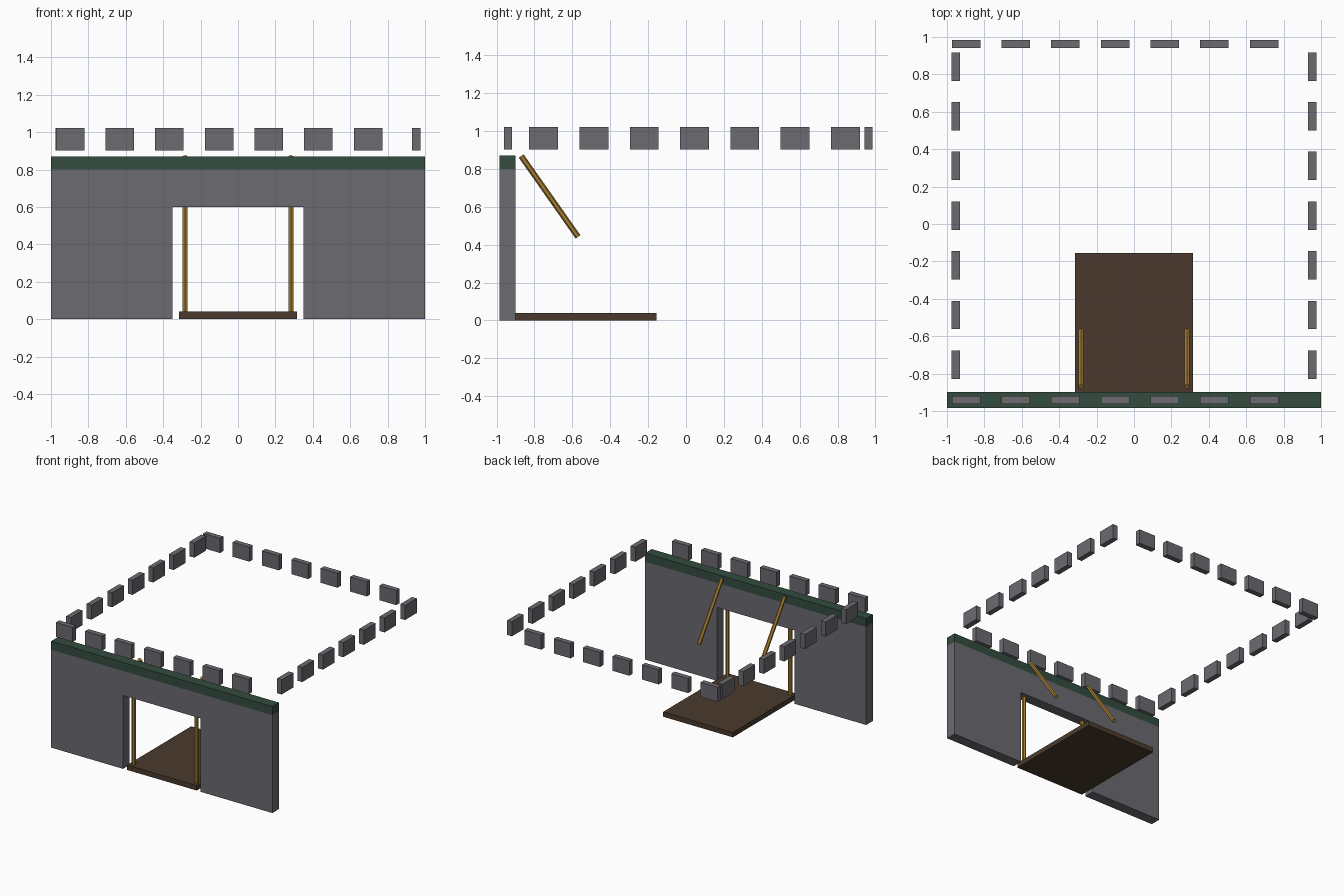
import bpy
import bmesh
import math
from mathutils import Vector

if "Cube" in bpy.data.objects:
    bpy.data.objects.remove(bpy.data.objects["Cube"])


def material(name, rgb):
    m = bpy.data.materials.new(name)
    m.diffuse_color = (*rgb, 1.0)
    m.use_nodes = True
    m.node_tree.nodes["Principled BSDF"].inputs["Base Color"].default_value = m.diffuse_color
    return m


STONE = material("grey_stone", (0.147, 0.147, 0.165))
GREEN = material("dark_green", (0.033, 0.072, 0.050))
WOOD = material("dark_wood", (0.070, 0.042, 0.026))
BRASS = material("brass", (0.376, 0.205, 0.032))


def add_object(name, bm, mat):
    bmesh.ops.recalc_face_normals(bm, faces=bm.faces)
    mesh = bpy.data.meshes.new(name)
    bm.to_mesh(mesh)
    bm.free()
    mesh.materials.append(mat)
    ob = bpy.data.objects.new(name, mesh)
    bpy.context.collection.objects.link(ob)
    return ob


def box(name, lo, hi, mat):
    bm = bmesh.new()
    bmesh.ops.create_cube(bm, size=1.0)
    for v in bm.verts:
        v.co = [(a + b) / 2 + c * (b - a) for a, b, c in zip(lo, hi, v.co)]
    return add_object(name, bm, mat)


def rod(name, start, end, radius, mat):
    start, end = Vector(start), Vector(end)
    d = end - start
    bm = bmesh.new()
    bmesh.ops.create_cone(bm, cap_ends=True, segments=6, radius1=radius,
                          radius2=radius, depth=d.length)
    ob = add_object(name, bm, mat)
    ob.location = (start + end) / 2
    # every rod lies in the y-z plane, so tilt about x only
    ob.rotation_euler = (math.atan2(-d.y, d.z), 0, 0)
    return ob


FRONT, BACK = -0.985, -0.899      # gate wall faces
MID = (FRONT + BACK) / 2
BAND = 0.80

# Gate wall: one profile with the doorway cut out, pushed back in y
profile = [(-1, 0), (-0.35, 0), (-0.35, 0.6), (0.35, 0.6), (0.35, 0),
           (1, 0), (1, BAND), (-1, BAND)]
bm = bmesh.new()
face = bm.faces.new([bm.verts.new((x, FRONT, z)) for x, z in profile])
ext = bmesh.ops.extrude_face_region(bm, geom=[face], use_keep_orig=True)
bmesh.ops.translate(bm, vec=(0, BACK - FRONT, 0),
                    verts=[g for g in ext["geom"] if isinstance(g, bmesh.types.BMVert)])
add_object("gate_wall", bm, STONE)

# Green band along the wall top
box("wall_band", (-1, FRONT, BAND), (1, BACK, 0.87), GREEN)

# Lowered bridge deck
box("bridge_deck", (-0.315, -0.983, 0), (0.315, -0.155, 0.04), WOOD)

# Door posts and sloping hoist bars on both sides
for side, s in (("left", -1), ("right", 1)):
    x = 0.283 * s
    rod(f"door_post_{side}", (x, MID, 0.02), (x, MID, 0.62), 0.0155, BRASS)
    rod(f"hoist_bar_{side}", (x, -0.57, 0.441), (x, -0.87, 0.868), 0.0155, BRASS)

# Ring of battlement blocks floating above the walls
STEP, HALF_L, HALF_T = 0.2656, 0.076, 0.0215
Z0, Z1 = 0.902, 1.021
for i in range(7):
    x = -0.898 + STEP * i
    for name, y in (("front", MID + 0.002), ("back", 0.9635)):
        box(f"battlement_{name}_{i}", (x - HALF_L, y - HALF_T, Z0),
            (x + HALF_L, y + HALF_T, Z1), STONE)
    y = -0.752 + STEP * i
    for name, x in (("left", -0.953), ("right", 0.953)):
        box(f"battlement_{name}_{i}", (x - HALF_T, y - HALF_L, Z0),
            (x + HALF_T, y + HALF_L, Z1), STONE)
